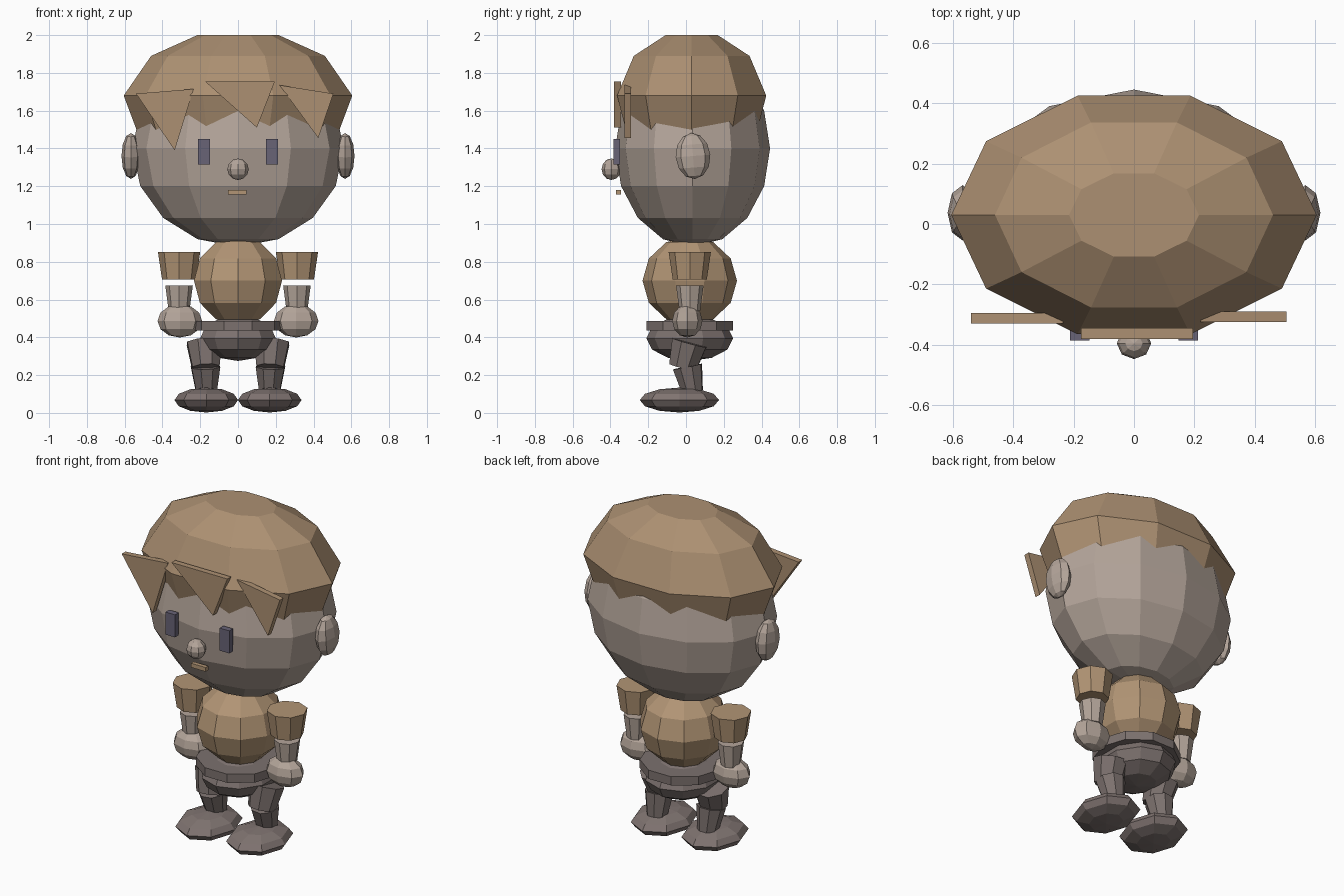
import bpy, bmesh, math
from mathutils import Vector, Matrix

if "Cube" in bpy.data.objects:
    bpy.data.objects.remove(bpy.data.objects["Cube"])


def material(name, r, g, b):
    lin = [((c / 255 + 0.055) / 1.055) ** 2.4 for c in (r, g, b)]
    m = bpy.data.materials.new(name)
    m.diffuse_color = (*lin, 1)
    m.use_nodes = True
    m.node_tree.nodes["Principled BSDF"].inputs["Base Color"].default_value = m.diffuse_color
    return m


HAIR = material("hair brown", 172, 144, 114)
SHIRT = material("shirt tan", 178, 149, 117)
SKIN = material("skin", 180, 165, 154)
PANTS = material("trouser grey", 124, 113, 110)
SHOE = material("shoe grey", 128, 116, 113)
EYE = material("eye slate", 104, 99, 118)


def finish(name, bm, mat):
    bmesh.ops.recalc_face_normals(bm, faces=bm.faces)
    me = bpy.data.meshes.new(name)
    bm.to_mesh(me)
    bm.free()
    me.materials.append(mat)
    ob = bpy.data.objects.new(name, me)
    bpy.context.collection.objects.link(ob)
    return ob


def ellipsoid(name, mat, centre, radii, segs, rings, tilt=0, turn=0):
    bm = bmesh.new()
    bmesh.ops.create_uvsphere(bm, u_segments=segs, v_segments=rings, radius=1)
    bm.transform(Matrix.Translation(centre) @ Matrix.Rotation(tilt, 4, 'X')
                 @ Matrix.Diagonal((*radii, 1)) @ Matrix.Rotation(turn, 4, 'Z'))
    return finish(name, bm, mat)


def limb(name, mat, a, b, ra, rb, segs=8):
    """Tapered prism from point a to point b."""
    a, b = Vector(a), Vector(b)
    axis = b - a
    bm = bmesh.new()
    bmesh.ops.create_cone(bm, cap_ends=True, segments=segs, radius1=ra,
                          radius2=rb, depth=axis.length)
    rot = Vector((0, 0, -1)).rotation_difference(axis).to_matrix().to_4x4()
    bm.transform(Matrix.Translation((a + b) / 2) @ rot
                 @ Matrix.Rotation(math.pi, 4, 'X'))
    return finish(name, bm, mat)


def box(name, mat, lo, hi):
    lo, hi = Vector(lo), Vector(hi)
    bm = bmesh.new()
    bmesh.ops.create_cube(bm, size=1)
    bm.transform(Matrix.Translation((lo + hi) / 2) @ Matrix.Diagonal((*(hi - lo), 1)))
    return finish(name, bm, mat)


def lathe(name, mat, centre, profile, segs):
    """Stacked rings given as (rx, ry, z), closed at both ends."""
    bm = bmesh.new()
    rings = []
    for rx, ry, z in profile:
        rings.append([bm.verts.new((centre[0] + rx * math.cos(t), centre[1] + ry * math.sin(t), z))
                      for t in (2 * math.pi * i / segs for i in range(segs))])
    for lo, hi in zip(rings, rings[1:]):
        for i in range(segs):
            j = (i + 1) % segs
            bm.faces.new((lo[i], lo[j], hi[j], hi[i]))
    bm.faces.new(rings[0])
    bm.faces.new(rings[-1])
    return finish(name, bm, mat)


def hair_lock(name, corners, y0, y1):
    bm = bmesh.new()
    face = bm.faces.new([bm.verts.new((x, y0, z)) for x, z in corners])
    out = bmesh.ops.extrude_face_region(bm, geom=[face])["geom"]
    verts = [v for v in out if isinstance(v, bmesh.types.BMVert)]
    bmesh.ops.translate(bm, verts=verts, vec=(0, y1 - y0, 0))
    return finish(name, bm, HAIR)


# Head, hair cap and fringe
ellipsoid("head", SKIN, (0, 0.035, 1.4), (0.56, 0.41, 0.52), 12, 8)
lathe("hair_cap", HAIR, (0, 0.03),
      [(0.5, 0.34, 1.4), (0.605, 0.415, 1.68), (0.46, 0.322, 1.89), (0.215, 0.145, 2.0)], 10)
hair_lock("fringe_left", [(-0.54, 1.69), (-0.235, 1.715), (-0.335, 1.39)], -0.33, -0.295)
hair_lock("fringe_middle", [(-0.175, 1.755), (0.195, 1.755), (0.1, 1.51)], -0.38, -0.345)
hair_lock("fringe_right", [(0.22, 1.735), (0.505, 1.69), (0.425, 1.455)], -0.325, -0.29)

# Nose and mouth
ellipsoid("nose", SKIN, (0, -0.395, 1.29), (0.057, 0.052, 0.057), 8, 6)
box("mouth", SHIRT, (-0.052, -0.37, 1.155), (0.045, -0.345, 1.18))

# Torso, belt and hips
ellipsoid("shirt", SHIRT, (0, 0.02, 0.7), (0.245, 0.25, 0.235), 10, 6)
limb("belt", PANTS, (0, 0.02, 0.435), (0, 0.02, 0.487), 0.24, 0.24, 10)
ellipsoid("hips", PANTS, (0, 0.02, 0.395), (0.21, 0.23, 0.12), 10, 6)

# Paired parts
for side, s in (("left", -1), ("right", 1)):
    ellipsoid("ear_" + side, SKIN, (s * 0.567, 0.037, 1.36), (0.05, 0.092, 0.122), 8, 6, 0.08)
    box("eye_" + side, EYE, (s * 0.18 - 0.032, -0.385, 1.315), (s * 0.18 + 0.032, -0.35, 1.45))
    limb("sleeve_" + side, SHIRT, (s * 0.312, 0.02, 0.705), (s * 0.312, 0.02, 0.852), 0.09, 0.112)
    limb("forearm_" + side, SKIN, (s * 0.312, 0.02, 0.54), (s * 0.312, 0.02, 0.675), 0.055, 0.073)
    ellipsoid("hand_" + side, SKIN, (s * 0.308, 0.007, 0.487), (0.118, 0.08, 0.088), 8, 6)
    limb("thigh_" + side, PANTS, (s * 0.17, -0.018, 0.24), (s * 0.178, 0.018, 0.372), 0.078, 0.1)
    limb("shin_" + side, PANTS, (s * 0.168, 0.035, 0.11), (s * 0.172, 0.008, 0.245), 0.058, 0.082)
    ellipsoid("shoe_" + side, SHOE, (s * 0.168, -0.035, 0.068), (0.168, 0.21, 0.066), 8, 6)
